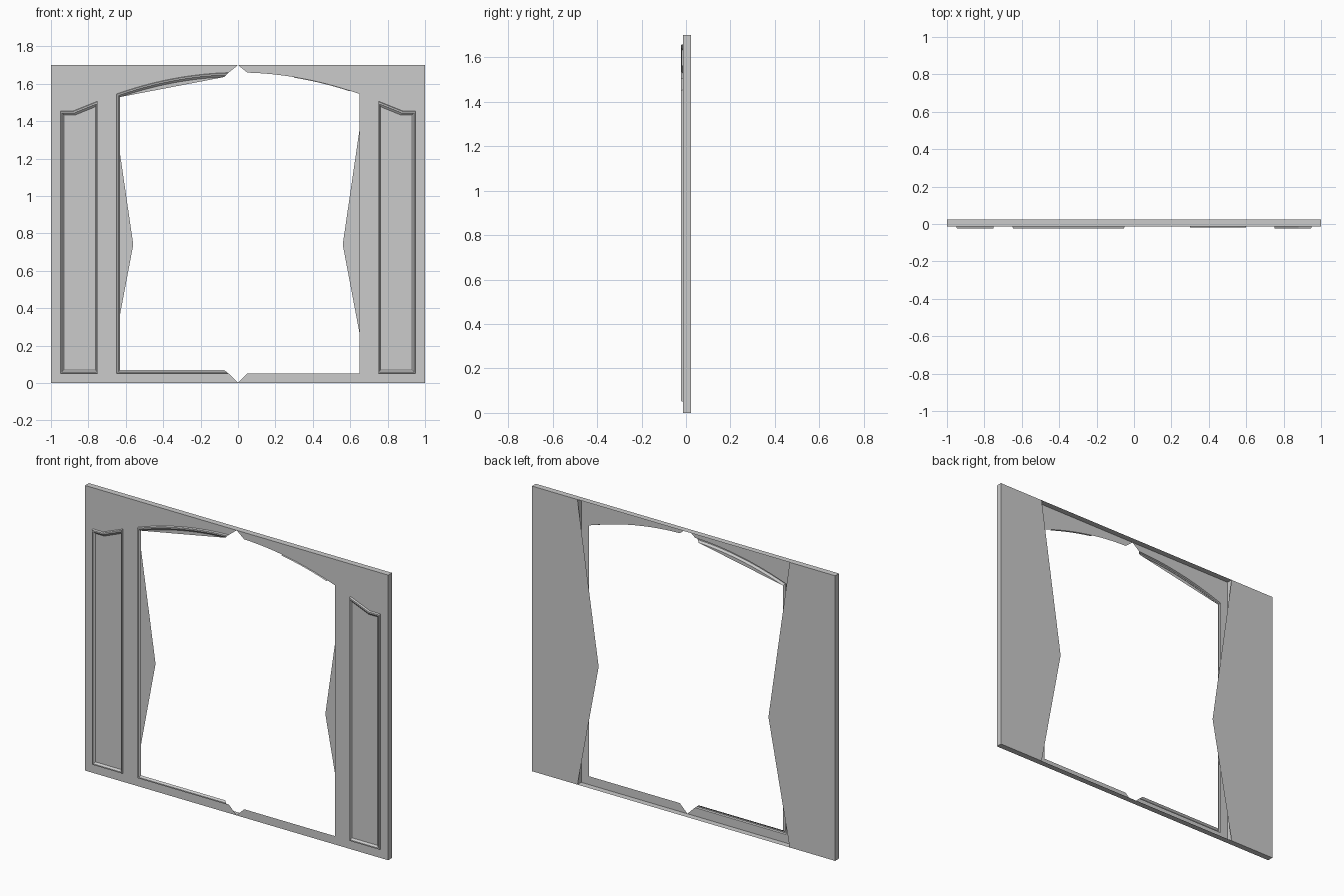
import bpy, bmesh

if "Cube" in bpy.data.objects:
    bpy.data.objects.remove(bpy.data.objects["Cube"])

FRONT, BACK, RIDGE = -0.013, 0.023, -0.023
H = 1.7


def arch(x):
    return 1.66 - 0.272 * x * x


def make(name, build, facing=None):
    bm = bmesh.new()
    build(bm)
    bm.normal_update()
    if facing:
        for f in bm.faces:
            if f.normal.y * facing < -1e-6:
                f.normal_flip()
    me = bpy.data.meshes.new(name)
    bm.to_mesh(me)
    bm.free()
    ob = bpy.data.objects.new(name, me)
    bpy.context.collection.objects.link(ob)
    return ob


def loop(bm, pts, y):
    return [bm.verts.new((x, y, z)) for x, z in pts]


def moulding(bm, outer, inner, closed):
    """Raised ridge swept between an outer and an inner outline."""
    rows = []
    for t, y in ((0, FRONT), (0.15, RIDGE), (0.5, RIDGE), (1, FRONT)):
        pts = [(a[0] + (b[0] - a[0]) * t, a[1] + (b[1] - a[1]) * t)
               for a, b in zip(outer, inner)]
        rows.append(loop(bm, pts, y))
    n = len(outer)
    for r0, r1 in zip(rows, rows[1:]):
        for i in range(n if closed else n - 1):
            j = (i + 1) % n
            bm.faces.new((r0[i], r0[j], r1[j], r1[i]))
    return rows[-1]


# Outlines (right half)
N = 12
arch_pts = [(x, arch(x)) for x in (0.65 - 0.6 * i / N for i in range(N + 1))]
opening = [(0.05, 0.05), (0.65, 0.05)] + arch_pts
front_outline = [(0, 0)] + opening + [(0, H), (1, H), (1, 0)]
panel_out = [(.75, .05), (.95, .05), (.95, 1.455), (.88, 1.455), (.75, 1.507)]
panel_in = [(.762, .07), (.93, .07), (.93, 1.432), (.872, 1.432), (.762, 1.477)]
back_outline = [(1, 0), (0.7, 0), (0.56, 0.74), (0.7, H), (1, H)]

for side, s in (("right", 1), ("left", -1)):
    def flip(pts):
        return [(s * x, z) for x, z in pts]

    # Front face with a hole for the side panel
    def front(bm):
        edges = []
        for pts in (front_outline, panel_out):
            vs = loop(bm, flip(pts), FRONT)
            edges += [bm.edges.new((vs[i - 1], vs[i])) for i in range(len(vs))]
        bmesh.ops.triangle_fill(bm, use_beauty=True, edges=edges, normal=(0, -1, 0))
    make(side + "_front", front, -1)

    # Side panel with raised moulding
    def panel(bm):
        bm.faces.new(moulding(bm, flip(panel_out), flip(panel_in), True))
    make(side + "_side_panel", panel, -1)

    # Back sheet with its pointed inner edge
    make(side + "_back", lambda bm: bm.faces.new(loop(bm, flip(back_outline), BACK)), 1)

    # Outer edge and inner post wall
    for label, x in (("_outer_edge", 1), ("_inner_wall", 0.7)):
        def wall(bm):
            c = [(s * x, FRONT, 0), (s * x, BACK, 0), (s * x, BACK, H), (s * x, FRONT, H)]
            bm.faces.new([bm.verts.new(p) for p in c][::s])
        make(side + label, wall)

# Top and bottom edges
for name, z, d in (("top_edge", H, 1), ("bottom_edge", 0, -1)):
    def cap(bm):
        c = [(-1, FRONT, z), (1, FRONT, z), (1, BACK, z), (-1, BACK, z)]
        bm.faces.new([bm.verts.new(p) for p in c][::d])
    make(name, cap)


# Opening moulding, left half, with the flat fill under the arch
def opening_moulding(bm):
    outer = [(-x, z) for x, z in opening]
    inner_arch = [(-(0.63 - 0.555 * i / N), arch(0.63 - 0.555 * i / N) - 0.023)
                  for i in range(N + 1)]
    inner = [(-0.075, 0.07), (-0.63, 0.07)] + inner_arch
    row = moulding(bm, outer, inner, False)
    bm.faces.new(row[2:])


make("opening_moulding", opening_moulding, -1)


# Thin remnant of moulding under the right arch
def sliver(bm):
    xs = [0.3 + 0.3 * i / 6 for i in range(7)]
    a = loop(bm, [(x, arch(x)) for x in xs], FRONT)
    b = loop(bm, [(x, arch(x) - 0.003) for x in xs], RIDGE + 0.003)
    for i in range(6):
        bm.faces.new((a[i], a[i + 1], b[i + 1], b[i]))


make("arch_remnant", sliver, -1)
